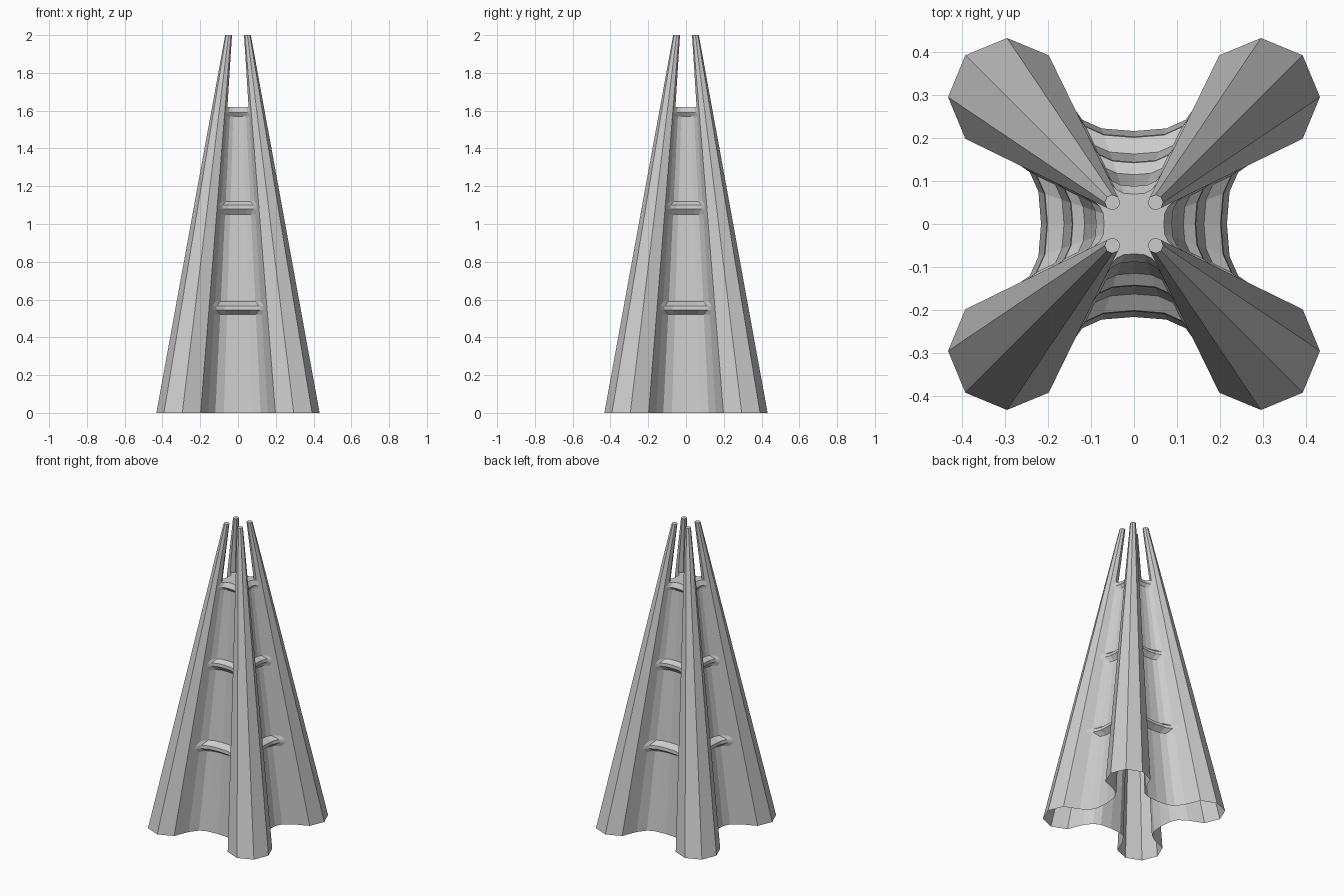
import bpy, bmesh, math
from mathutils import Vector, Matrix

if "Cube" in bpy.data.objects:
    bpy.data.objects.remove(bpy.data.objects["Cube"])

H, CAP = 2.0, 1.62


def lerp(a, b, t):
    return a + (b - a) * t


def make(name, rows, caps=(), skip=lambda r, i: False, closed=False):
    """Loft rows of points into a flat-shaded skin."""
    bm = bmesh.new()
    vs = [[bm.verts.new(p) for p in row] for row in rows]
    n = len(rows[0])
    for r in range(len(rows) - 1):
        for i in range(n if closed else n - 1):
            if not skip(r, i):
                j = (i + 1) % n
                bm.faces.new((vs[r][i], vs[r][j], vs[r + 1][j], vs[r + 1][i]))
    for c in caps:
        bm.faces.new(vs[c])
    me = bpy.data.meshes.new(name)
    bm.to_mesh(me)
    bm.free()
    ob = bpy.data.objects.new(name, me)
    bpy.context.collection.objects.link(ob)
    return ob


def turn(rows, k):
    m = Matrix.Rotation(k * math.pi / 2, 4, 'Z')
    return [[m @ p for p in row] for row in rows]


# tapered eight-sided leg leaning to the axis
def leg_ring(z):
    t = z / H
    c, r = lerp(0.295, 0.05, t), lerp(0.137, 0.018, t)
    return [Vector((c + r * math.cos(a * math.pi / 4),
                    c + r * math.sin(a * math.pi / 4), z)) for a in range(8)]


# concave wall outline between two legs on the front side
HALF_BASE = [(0.158, 0.295), (0.12, 0.242), (0.075, 0.222), (0, 0.216)]
HALF_TOP = [(0.032, 0.05), (0.022, 0.041), (0.012, 0.036), (0, 0.035)]


def wall_ring(z, s=1.0):
    t = z / H
    half = [(lerp(a[0], b[0], t) * s, lerp(a[1], b[1], t) * s)
            for a, b in zip(HALF_BASE, HALF_TOP)]
    pts = [(-x, y) for x, y in half] + [(x, y) for x, y in half[-2::-1]]
    return [Vector((-x, -y, z)) for x, y in reversed(pts)]


# wall heights with projecting ledges (z, outward scale)
LIP = 1.22
PROFILE = [(0, 1), (0.52, 1), (0.545, LIP), (0.566, LIP), (0.59, 1),
           (1.05, 1), (1.08, LIP), (1.10, LIP), (1.12, 1),
           (1.57, 1), (1.59, LIP), (CAP, 1)]

leg_rows = [leg_ring(z) for z in (0, CAP, H)]
wall_rows = [wall_ring(z, s) for z, s in PROFILE]

for k in range(4):
    # legs are open toward the hollow core below the cap
    make(f"leg_{k + 1}", turn(leg_rows, k), caps=(2,), closed=True,
         skip=lambda r, i: r == 0 and i in (4, 5))
    make(f"ledged_wall_{k + 1}", turn(wall_rows, k))

# flat cap closing the core between the legs
outline = []
for k in range(4):
    side = turn([wall_ring(CAP)], k)[0]
    if side[0].cross(side[-1]).z < 0:
        side.reverse()
    outline += side
make("core_cap", [outline], caps=(0,))

# consistent outward normals
for ob in bpy.data.objects:
    bm = bmesh.new()
    bm.from_mesh(ob.data)
    bmesh.ops.recalc_face_normals(bm, faces=bm.faces)
    out = sum(f.normal.dot(Vector((f.calc_center_median().x,
                                   f.calc_center_median().y, 0.1)))
              * f.calc_area() for f in bm.faces)
    if out < 0:
        bmesh.ops.reverse_faces(bm, faces=bm.faces)
    bm.to_mesh(ob.data)
    bm.free()
